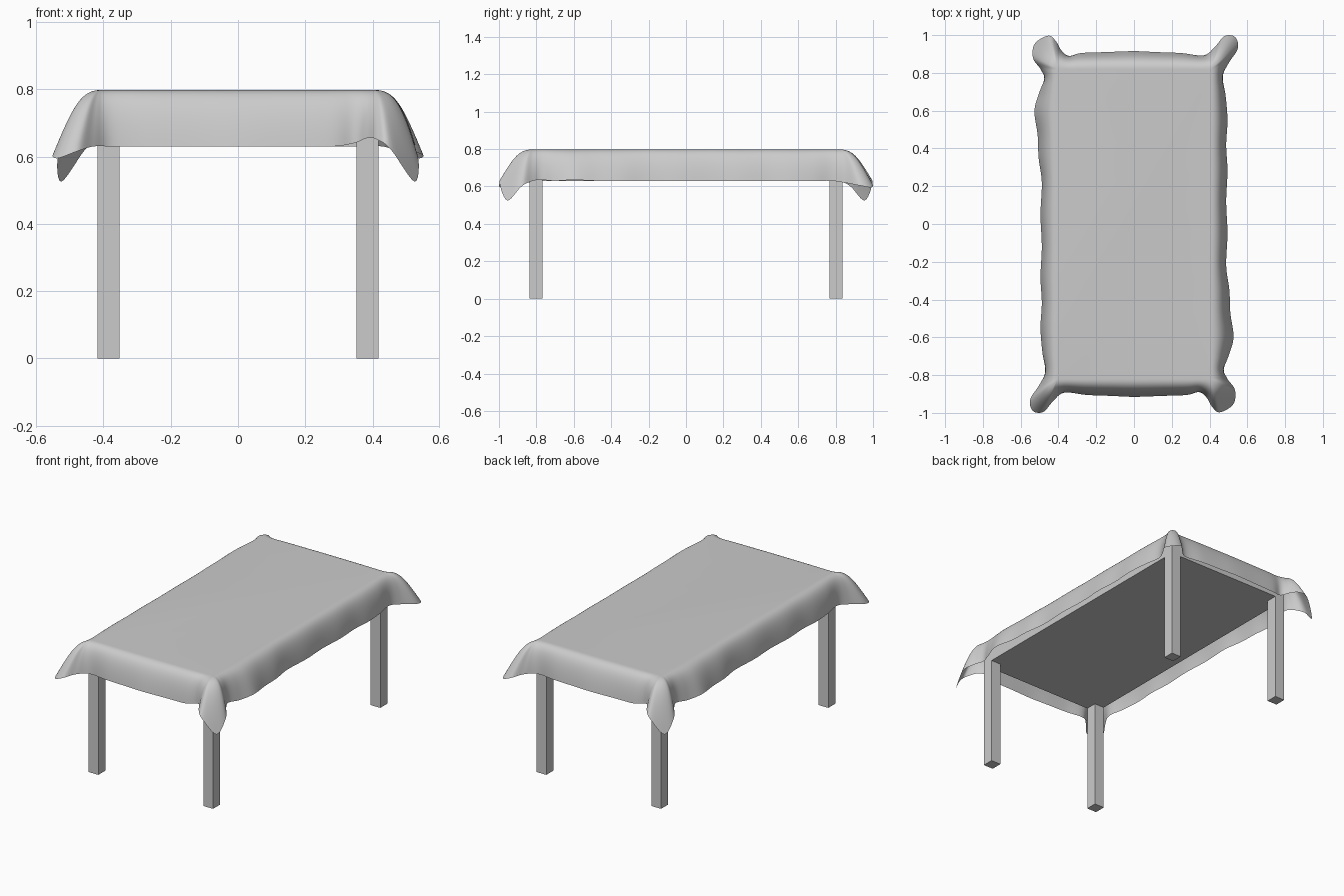
import bpy, bmesh
from mathutils import Vector

if "Cube" in bpy.data.objects:
    bpy.data.objects.remove(bpy.data.objects["Cube"])


def box(name, x0, x1, y0, y1, z0, z1):
    bpy.ops.mesh.primitive_cube_add(size=1, location=((x0 + x1) / 2, (y0 + y1) / 2, (z0 + z1) / 2))
    ob = bpy.context.object
    ob.name = name
    ob.scale = (x1 - x0, y1 - y0, z1 - z0)
    bpy.ops.object.transform_apply(location=False, rotation=False, scale=True)
    return ob


def spline(a, b, c, d, t):
    # Catmull-Rom segment from b to c
    return 0.5 * (2 * b + (c - a) * t + (2 * a - 5 * b + 4 * c - d) * t ** 2
                  + (3 * b - a - 3 * c + d) * t ** 3)


# Table slab and four legs
box("table_top", -0.418, 0.418, -0.836, 0.836, 0.66, 0.78)
for sx, side in ((-1, "left"), (1, "right")):
    for sy, end in ((-1, "front"), (1, "back")):
        xs = sorted((sx * 0.353, sx * 0.418))
        ys = sorted((sy * 0.768, sy * 0.836))
        box(f"{end}_{side}_leg", *xs, *ys, 0, 0.665)

# Hem of the cloth: front middle, hanging corner, wavy side, lifted corner;
# the other half is the same path turned by 180 degrees
half = [
    (0.0, -0.915, 0.63), (0.15, -0.91, 0.63), (0.28, -0.905, 0.63), (0.345, -0.89, 0.64),
    (0.385, -0.92, 0.655), (0.415, -0.97, 0.65), (0.455, -0.997, 0.62), (0.525, -0.955, 0.525),
    (0.535, -0.88, 0.60), (0.495, -0.82, 0.63), (0.475, -0.77, 0.635), (0.50, -0.70, 0.63),
    (0.527, -0.60, 0.635), (0.51, -0.47, 0.63), (0.505, -0.35, 0.63), (0.488, -0.22, 0.63),
    (0.495, -0.05, 0.63), (0.488, 0.12, 0.63), (0.495, 0.28, 0.63), (0.488, 0.42, 0.63),
    (0.495, 0.55, 0.63), (0.485, 0.68, 0.63), (0.47, 0.78, 0.63), (0.50, 0.85, 0.62),
    (0.55, 0.93, 0.605), (0.535, 0.99, 0.595), (0.48, 0.995, 0.615), (0.43, 0.94, 0.63),
    (0.37, 0.893, 0.63), (0.25, 0.905, 0.63), (0.12, 0.91, 0.63),
]
ctrl = [Vector(p) for p in half] + [Vector((-x, -y, z)) for x, y, z in half]
n = len(ctrl)
STEPS = 6
hem = [spline(ctrl[i - 1], ctrl[i], ctrl[(i + 1) % n], ctrl[(i + 2) % n], k / STEPS)
       for i in range(n) for k in range(STEPS)]

# Tablecloth surface: each hem point is joined to the flat top by a curve
# that rounds the table edge and then hangs straight down to the hem
TOP, ROWS = 0.798, 16
bm = bmesh.new()
rings = [[] for _ in range(ROWS + 1)]
for h in hem:
    base = Vector((max(-0.405, min(0.405, h.x)), max(-0.82, min(0.82, h.y)), TOP))
    out = Vector((h.x - base.x, h.y - base.y, 0))
    length = out.length
    out.normalize()
    p1 = base + out * (0.02 + 0.3 * length)
    p2 = base + out * (0.045 + 0.33 * length) - Vector((0, 0, 0.04))
    for r in range(ROWS + 1):
        t = r / ROWS
        s = 1 - t
        co = base * s ** 3 + p1 * (3 * s * s * t) + p2 * (3 * s * t * t) + h * t ** 3
        rings[r].append(bm.verts.new(co))
m = len(hem)
for r0, r1 in zip(rings, rings[1:]):
    for i in range(m):
        j = (i + 1) % m
        bm.faces.new((r0[i], r1[i], r1[j], r0[j]))
bmesh.ops.remove_doubles(bm, verts=bm.verts, dist=0.0005)
bmesh.ops.dissolve_degenerate(bm, edges=bm.edges, dist=0.0001)
# flat middle: close the upper rim of the drape
rim = [e for e in bm.edges if e.is_boundary and all(v.co.z > TOP - 0.001 for v in e.verts)]
bmesh.ops.contextual_create(bm, geom=rim)
bmesh.ops.recalc_face_normals(bm, faces=bm.faces)
if max(bm.faces, key=lambda f: f.calc_area()).normal.z < 0:
    bmesh.ops.reverse_faces(bm, faces=bm.faces)
for f in bm.faces:
    f.smooth = True
mesh = bpy.data.meshes.new("tablecloth")
bm.to_mesh(mesh)
bm.free()
bpy.context.collection.objects.link(bpy.data.objects.new("tablecloth", mesh))
